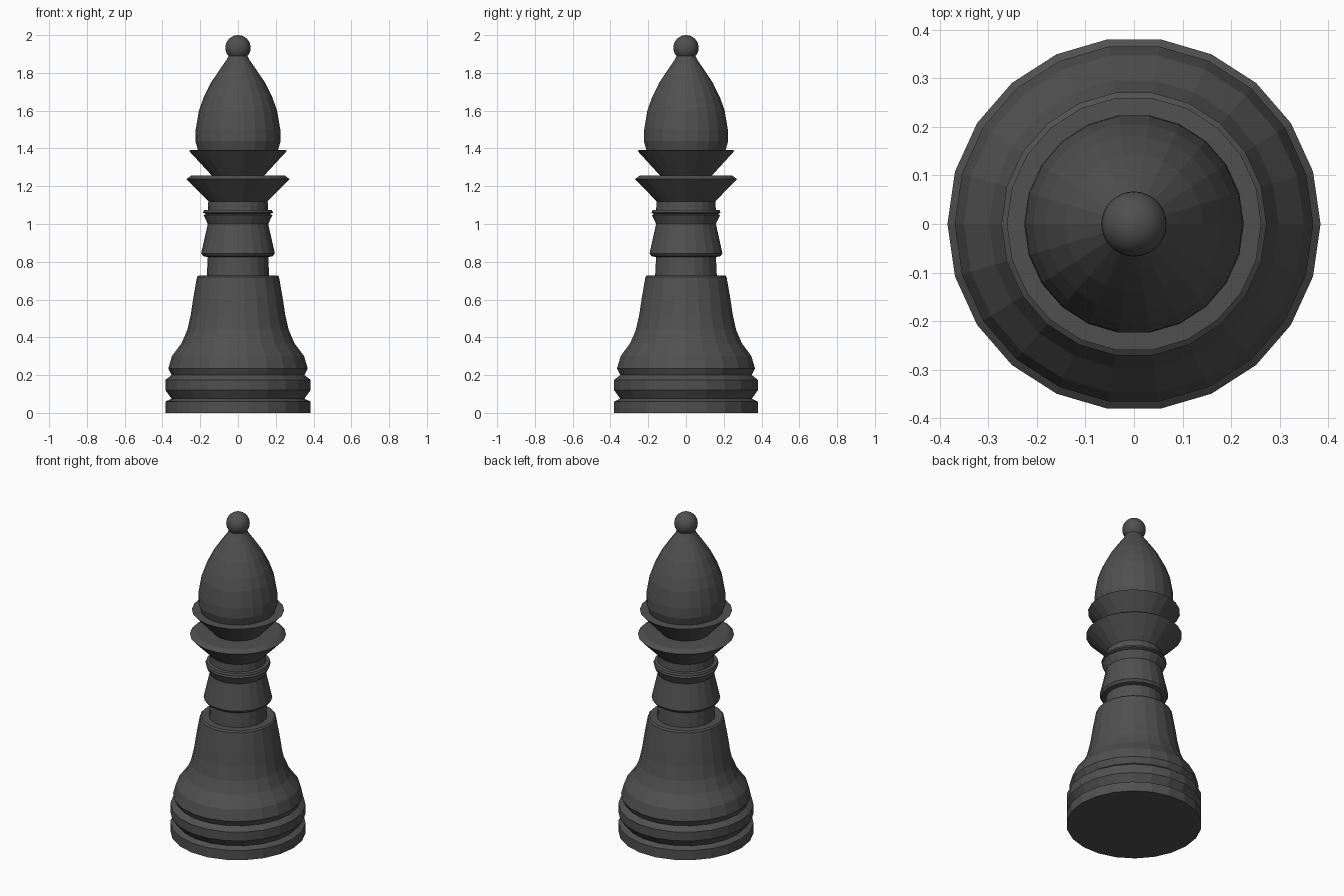
import bpy, bmesh, math

if "Cube" in bpy.data.objects:
    bpy.data.objects.remove(bpy.data.objects["Cube"])

SIDES = 22

mat = bpy.data.materials.new("dark grey")
mat.diffuse_color = (0.08, 0.08, 0.08, 1)
mat.use_nodes = True
mat.node_tree.nodes["Principled BSDF"].inputs["Base Color"].default_value = mat.diffuse_color


def lathe(name, profile):
    """Spin (radius, height) points around z, capping both ends."""
    bm = bmesh.new()
    rings = []
    for r, z in profile:
        rings.append([bm.verts.new((r * math.cos(2 * math.pi * i / SIDES),
                                    r * math.sin(2 * math.pi * i / SIDES), z))
                      for i in range(SIDES)])
    for a, b in zip(rings, rings[1:]):
        for i in range(SIDES):
            j = (i + 1) % SIDES
            bm.faces.new((a[i], a[j], b[j], b[i]))
    bm.faces.new(rings[0][::-1])
    bm.faces.new(rings[-1])
    me = bpy.data.meshes.new(name)
    bm.to_mesh(me)
    bm.free()
    me.materials.append(mat)
    ob = bpy.data.objects.new(name, me)
    bpy.context.collection.objects.link(ob)
    return ob


# One continuous turned body: foot, skirt, neck, collars and head
foot = [(0.384, 0), (0.384, 0.06), (0.352, 0.075), (0.384, 0.12),
        (0.384, 0.175), (0.352, 0.2)]
skirt = [(0.369, 0.235), (0.35, 0.3), (0.298, 0.37), (0.268, 0.44),
         (0.25, 0.52), (0.238, 0.6), (0.217, 0.72), (0.208, 0.728)]
neck = [(0.155, 0.728), (0.165, 0.728), (0.16, 0.825), (0.185, 0.83),
        (0.195, 0.845), (0.16, 1.0), (0.182, 1.047), (0.17, 1.053),
        (0.185, 1.06), (0.18, 1.073), (0.16, 1.075), (0.157, 1.12)]
neck = neck[1:]
collars = [(0.273, 1.238), (0.247, 1.256), (0.14, 1.258), (0.262, 1.39)]
head = [(0.212, 1.392), (0.226, 1.44), (0.224, 1.5), (0.207, 1.6),
        (0.182, 1.67), (0.142, 1.75), (0.095, 1.82), (0.06, 1.87),
        (0.045, 1.9)]
lathe("body", foot + skirt + neck + collars + head)

# Ball finial
bpy.ops.mesh.primitive_uv_sphere_add(segments=32, ring_count=16, radius=0.067,
                                     location=(0, 0, 1.933))
ball = bpy.context.object
ball.name = "ball_finial"
ball.data.materials.append(mat)
bpy.ops.object.shade_smooth()
